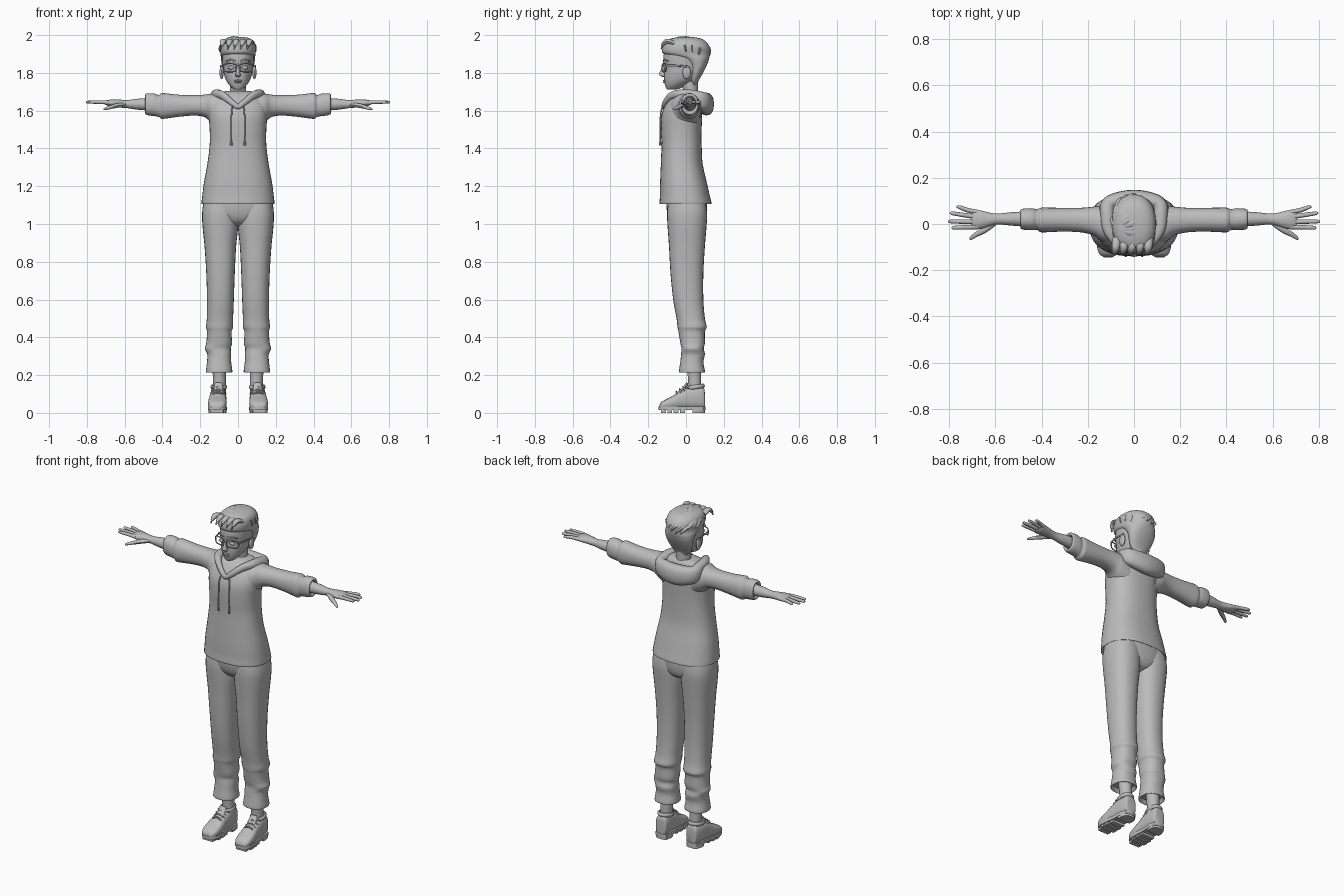
import bpy, bmesh, math, random
from mathutils import Vector

random.seed(4)
X, Y, Z = Vector((1, 0, 0)), Vector((0, 1, 0)), Vector((0, 0, 1))
grey = bpy.data.materials.new("plain grey")
grey.diffuse_color = (0.5, 0.5, 0.5, 1)


def finish(name, bm, angle=40):
    bmesh.ops.recalc_face_normals(bm, faces=bm.faces)
    me = bpy.data.meshes.new(name)
    bm.to_mesh(me)
    bm.free()
    me.materials.append(grey)
    ob = bpy.data.objects.new(name, me)
    bpy.context.collection.objects.link(ob)
    bpy.ops.object.select_all(action='DESELECT')
    ob.select_set(True)
    bpy.context.view_layer.objects.active = ob
    bpy.ops.object.shade_smooth_by_angle(angle=math.radians(angle))
    return ob


def spline(rows, sub, closed=False):
    """Catmull-Rom interpolation of number rows."""
    n, out = len(rows), []
    pick = (lambda i: rows[i % n]) if closed else (lambda i: rows[max(0, min(n - 1, i))])
    for i in range(n if closed else n - 1):
        p = [pick(i + k) for k in (-1, 0, 1, 2)]
        for k in range(sub):
            t = k / sub
            out.append([0.5 * (2 * b + (c - a) * t + (2 * a - 5 * b + 4 * c - d) * t * t
                               + (3 * b - a - 3 * c + d) * t ** 3) for a, b, c, d in zip(*p)])
    return out if closed else out + [list(rows[-1])]


def loft(name, rows, side=None, up=None, n=24, power=2.0, sub=4, closed=False, s=1, angle=40):
    """Skin rings (x, y, z, half width, half height); frames follow the path if not given."""
    rows = spline(rows, sub, closed)
    pts = [Vector(r[:3]) for r in rows]
    bm, rings = bmesh.new(), []
    for i, r in enumerate(rows):
        u, v = side, up
        if u is None:
            j, k = (i + 1, i - 1) if closed else (min(i + 1, len(rows) - 1), max(i - 1, 0))
            t = (pts[j % len(rows)] - pts[k]).normalized()
            u = t.cross(Z if abs(t.z) < 0.9 else Y).normalized()
            v = u.cross(t)
        ring = []
        for k in range(n):
            a = 2 * math.pi * k / n
            c, d = math.cos(a), math.sin(a)
            p = pts[i] + u * r[3] * math.copysign(abs(c) ** (2 / power), c) \
                + v * r[4] * math.copysign(abs(d) ** (2 / power), d)
            ring.append(bm.verts.new((p.x * s, p.y, p.z)))
        rings.append(ring)
    pairs = list(zip(rings, rings[1:])) + ([(rings[-1], rings[0])] if closed else [])
    for a, b in pairs:
        for k in range(n):
            bm.faces.new((a[k], a[(k + 1) % n], b[(k + 1) % n], b[k]))
    if not closed:
        bm.faces.new(rings[0])
        bm.faces.new(rings[-1])
    return finish(name, bm, angle)


def ball(name, c, r):
    bm = bmesh.new()
    bmesh.ops.create_uvsphere(bm, u_segments=16, v_segments=10, radius=1)
    for v in bm.verts:
        v.co = Vector(c) + Vector(a * b for a, b in zip(v.co, r))
    return finish(name, bm)


def spans(rows):
    """Rows of (z, half width, y front, y back) to rings."""
    return [(0, (f + b) / 2, z, w, (b - f) / 2) for z, w, f, b in rows]


# Hoodie body with an inward-turned hem
loft("hoodie_body", spans([
    (1.13, .175, -.12, .115), (1.112, .186, -.133, .128), (1.11, .193, -.14, .135), (1.15, .189, -.138, .126),
    (1.22, .18, -.137, .11), (1.32, .162, -.133, .088), (1.42, .15, -.13, .083), (1.5, .15, -.133, .083),
    (1.57, .155, -.131, .085), (1.62, .155, -.115, .085), (1.66, .14, -.09, .08), (1.69, .11, -.06, .07),
    (1.705, .06, -.03, .06)]), X, Y, 40, 2.4)

# Trousers: pelvis and legs
loft("trouser_seat", spans([(.985, .035, -.03, .05), (1.0, .09, -.065, .085), (1.03, .145, -.09, .105),
                            (1.08, .18, -.103, .112), (1.15, .175, -.105, .11)]), X, Y, 32, 2.3)
# (z, x inner, x outer, y front, y back)
leg = [(1.14, .01, .178, -.09, .1), (1.06, .0, .19, -.1, .112), (.98, .0, .187, -.097, .108),
       (.88, .010, .177, -.09, .1), (.74, .017, .168, -.082, .092), (.6, .022, .164, -.068, .092),
       (.5, .026, .165, -.05, .1), (.455, .026, .17, -.045, .11), (.43, .034, .164, -.04, .1),
       (.37, .032, .168, -.03, .1), (.34, .038, .176, -.024, .094), (.31, .036, .163, -.026, .1),
       (.27, .036, .164, -.03, .092), (.222, .03, .17, -.037, .1), (.214, .034, .166, -.033, .096),
       (.235, .046, .154, -.02, .086)]
# Sleeve (x, z low, z high, y front, y back), gathered toward the cuff
sleeve = [(.09, 1.50, 1.69, -.09, .08), (.14, 1.535, 1.69, -.075, .08), (.175, 1.565, 1.685, -.05, .075),
          (.23, 1.574, 1.682, -.036, .07), (.31, 1.568, 1.684, -.033, .07), (.385, 1.558, 1.692, -.036, .071),
          (.405, 1.557, 1.692, -.035, .07), (.42, 1.567, 1.682, -.026, .064), (.44, 1.571, 1.69, -.027, .068),
          (.475, 1.575, 1.692, -.025, .067), (.49, 1.582, 1.687, -.02, .062), (.488, 1.592, 1.677, -.012, .054),
          (.47, 1.60, 1.67, -.006, .05)]
forearm = [(.46, 1.6, 1.668, -.012, .055), (.53, 1.605, 1.663, -.007, .051), (.585, 1.613, 1.656, -.002, .045),
           (.62, 1.616, 1.658, -.008, .048), (.66, 1.62, 1.66, -.02, .058), (.69, 1.626, 1.656, -.022, .062),
           (.705, 1.634, 1.65, -.018, .058)]
# Finger (base y, tip x, tip y)
fingers = [(-.013, .79, -.016), (.009, .805, .011), (.030, .797, .046), (.051, .768, .073)]


def arm_rows(rows):
    return [(x, (f + b) / 2, (lo + hi) / 2, (b - f) / 2, (hi - lo) / 2) for x, lo, hi, f, b in rows]


def shoe_block(name, s, outline, z0, z1):
    """Flat slab from (y, half width) pairs."""
    bm = bmesh.new()
    pts = [(.104 + w, y) for y, w in outline] + [(.104 - w, y) for y, w in reversed(outline)]
    lo, hi = ([bm.verts.new((s * (x + (.05 - y) * .04), y, z)) for x, y in pts] for z in (z0, z1))
    bm.faces.new(lo)
    bm.faces.new(hi)
    for i in range(len(pts)):
        j = (i + 1) % len(pts)
        bm.faces.new((lo[i], lo[j], hi[j], hi[i]))
    finish(name, bm)


for s, tag in ((1, "left"), (-1, "right")):
    loft("trouser_leg_" + tag, [((i + o) / 2, (f + b) / 2, z, (o - i) / 2, (b - f) / 2)
                                for z, i, o, f, b in leg], X, Y, 28, 2.3, s=s)
    loft("sleeve_" + tag, arm_rows(sleeve), Y, Z, 28, 2.2, s=s)
    loft("forearm_hand_" + tag, arm_rows(forearm), Y, Z, 20, s=s)
    for k, (by, tx, ty) in enumerate(fingers):
        loft(f"finger_{k + 1}_{tag}", [(.675, by, 1.641, .010, .011), (.72, by * .6 + ty * .4, 1.645, .010, .010),
             (tx - .012, ty, 1.645, .008, .008), (tx, ty, 1.644, .003, .003)], n=10, s=s)
    loft("thumb_" + tag, [(.6, .01, 1.632, .014, .012), (.645, -.024, 1.626, .014, .012),
                          (.685, -.047, 1.615, .010, .009), (.706, -.062, 1.608, .007, .006),
                          (.711, -.067, 1.606, .002, .002)], n=10, s=s)

    # Ankle, shoe upper, padded collar, laces and tongue
    loft("ankle_" + tag, [(.098, .046, .10, .036, .036), (.098, .046, .17, .034, .035),
                          (.1, .04, .26, .038, .04)], X, Y, 18, s=s)
    loft("shoe_upper_" + tag, [(.104 + (.05 - y) * .04, y, (.02 + t) / 2, w, (t - .02) / 2) for y, t, w in (
        (.1, .09, .024), (.093, .135, .035), (.05, .137, .042), (.01, .135, .043), (-.03, .115, .045),
        (-.07, .09, .049), (-.11, .07, .047), (-.133, .055, .036), (-.142, .035, .02))],
        X, Z, 24, 2.7, s=s)
    loft("shoe_collar_" + tag, [(.102 + .034 * math.cos(a), .048 + .042 * math.sin(a),
                                 .137 + .006 * math.sin(a), .010, .012)
                                for a in (math.pi * k / 6 for k in range(12))], n=10, sub=2, closed=True, s=s)
    loft("shoe_tongue_" + tag, [(.105, -.045, .10, .022, .008), (.104, -.01, .132, .024, .009),
                                (.103, .006, .158, .02, .006)], n=12, s=s)
    for k in range(4):
        y, z = -.052 + .019 * k, .104 + .0125 * k
        loft(f"lace_{k + 1}_{tag}", [(.073, y + .006, z - .012, .005, .004), (.106, y, z + .009, .005, .005),
                                     (.14, y + .006, z - .012, .005, .004)], n=8, s=s)
    shoe_block("sole_" + tag, s, [(.102, .02), (.092, .036), (.06, .044), (.0, .043), (-.05, .049),
                                  (-.1, .05), (-.128, .04), (-.145, .018)], .014, .034)
    shoe_block("heel_block_" + tag, s, [(.1, .02), (.09, .035), (.06, .043), (.035, .042)], 0, .016)
    for k in range(4):
        y = -.005 - .034 * k
        w = (.041, .046, .047, .036)[k]
        shoe_block(f"tread_{k + 1}_{tag}", s, [(y, w), (y - .026, w - .003)], 0, .016)

    # Ear, eye, glasses and drawstring
    ball("ear_" + tag, (s * .087, .004, 1.802), (.011, .022, .036))
    ball("eye_" + tag, (s * .036, -.108, 1.828), (.017, .008, .01))
    loft("brow_" + tag, [(.012, -.119, 1.862, .003, .004), (.04, -.115, 1.868, .004, .005),
                         (.066, -.094, 1.862, .003, .003)], n=8, s=s)
    rim = [(.043 + .034 * math.copysign(abs(math.cos(a)) ** .6, math.cos(a)),
            -.127 + .012 * (1 + math.cos(a)), 1.828 + .022 * math.copysign(abs(math.sin(a)) ** .6, math.sin(a)),
            .0035, .0035) for a in (math.pi * k / 8 for k in range(16))]
    loft("glasses_rim_" + tag, rim, n=8, sub=2, closed=True, s=s)
    loft("glasses_temple_" + tag, [(.078, -.104, 1.838, .003, .005), (.089, -.05, 1.838, .003, .005),
                                   (.093, .02, 1.832, .003, .005)], n=8, s=s)
    loft("drawstring_" + tag, [(.026, -.118, 1.635, .004, .004), (.034, -.133, 1.59, .004, .004),
                               (.035, -.137, 1.5, .004, .004), (.036, -.136, 1.44, .004, .004),
                               (.036, -.137, 1.435, .006, .006), (.036, -.136, 1.415, .006, .006)], n=8, s=s)

# Hood folded down around the neck
half = [(.035, -.108, 1.645, .014, .016), (.08, -.075, 1.68, .018, .02), (.108, -.025, 1.688, .026, .024),
        (.115, .03, 1.675, .03, .036), (.104, .088, 1.65, .035, .05)]
loft("hood", [(0, -.118, 1.622, .012, .014)] + half + [(0, .108, 1.635, .04, .06)]
     + [(-x, *r) for x, *r in reversed(half)], n=20, sub=5, closed=True, power=2.3)

# Neck and head
loft("neck", [(0, .02, 1.62, .052, .05), (0, .024, 1.69, .043, .04), (0, .02, 1.78, .045, .045)], X, Y, 20)
loft("head", spans([(1.711, .014, -.097, -.06), (1.716, .027, -.104, -.035), (1.735, .046, -.111, .0),
                    (1.76, .063, -.115, .05), (1.79, .073, -.116, .075), (1.825, .079, -.114, .092),
                    (1.87, .083, -.12, .1), (1.92, .083, -.112, .105), (1.96, .06, -.08, .08)]), X, Y, 32, 2.1)
loft("nose", [(0, -.112, 1.85, .006, .006), (0, -.119, 1.825, .008, .011), (0, -.124, 1.797, .012, .018),
              (0, -.122, 1.787, .015, .017), (0, -.116, 1.778, .008, .008)], X, Y, 14)
for name, z, w in (("upper_lip", 1.759, .022), ("lower_lip", 1.75, .018)):
    ball(name, (0, -.113, z), (w, .009, .005))
loft("glasses_bridge", [(-.012, -.12, 1.834, .003, .003), (0, -.124, 1.838, .003, .003),
                        (.012, -.12, 1.834, .003, .003)], n=8)

# Hair: cap, then swept locks fanned from the parting
loft("hair_cap", spans([(1.735, .035, .035, .058), (1.76, .058, .02, .068), (1.80, .076, .02, .09),
                        (1.84, .085, .012, .11), (1.875, .09, -.03, .122), (1.9, .092, -.118, .126),
                        (1.935, .095, -.126, .126), (1.965, .086, -.112, .106), (1.983, .062, -.075, .075),
                        (1.99, .03, -.03, .03)]), X, Y, 36, 2.2)


def on_scalp(d, lift=1.0):
    d = d.normalized() * lift
    return Vector((d.x * .092, d.y * .122, 1.9 + d.z * .09))


part = Vector((-.65, -.15, .75))
for k in range(22):
    a = 2 * math.pi * k / 22
    end = Vector((math.cos(a), math.sin(a), random.uniform(.05, .35) - .25 * max(0, math.sin(a))))
    size = random.uniform(.8, 1.15)
    rows = []
    for t, w in ((0, .007), (.3, .018), (.65, .02), (.88, .013), (1, .003)):
        p = on_scalp(part.normalized().lerp(end, t) + Vector((0, 0, .25 * t * (1 - t))), 1.0)
        rows.append((p.x, p.y, p.z, w * size, w * .5 * size))
    loft(f"hair_lock_{k + 1}", rows, n=10)
# Short tufts standing up at the front
for k in range(5):
    x = -.075 + .035 * k
    loft(f"hair_tuft_{k + 1}", [(x, -.06, 1.955, .018, .012), (x - .004, -.1, 1.968, .017, .013),
                                (x - .01, -.122, 1.95, .011, .009), (x - .016, -.132, 1.925, .002, .002)], n=10)
